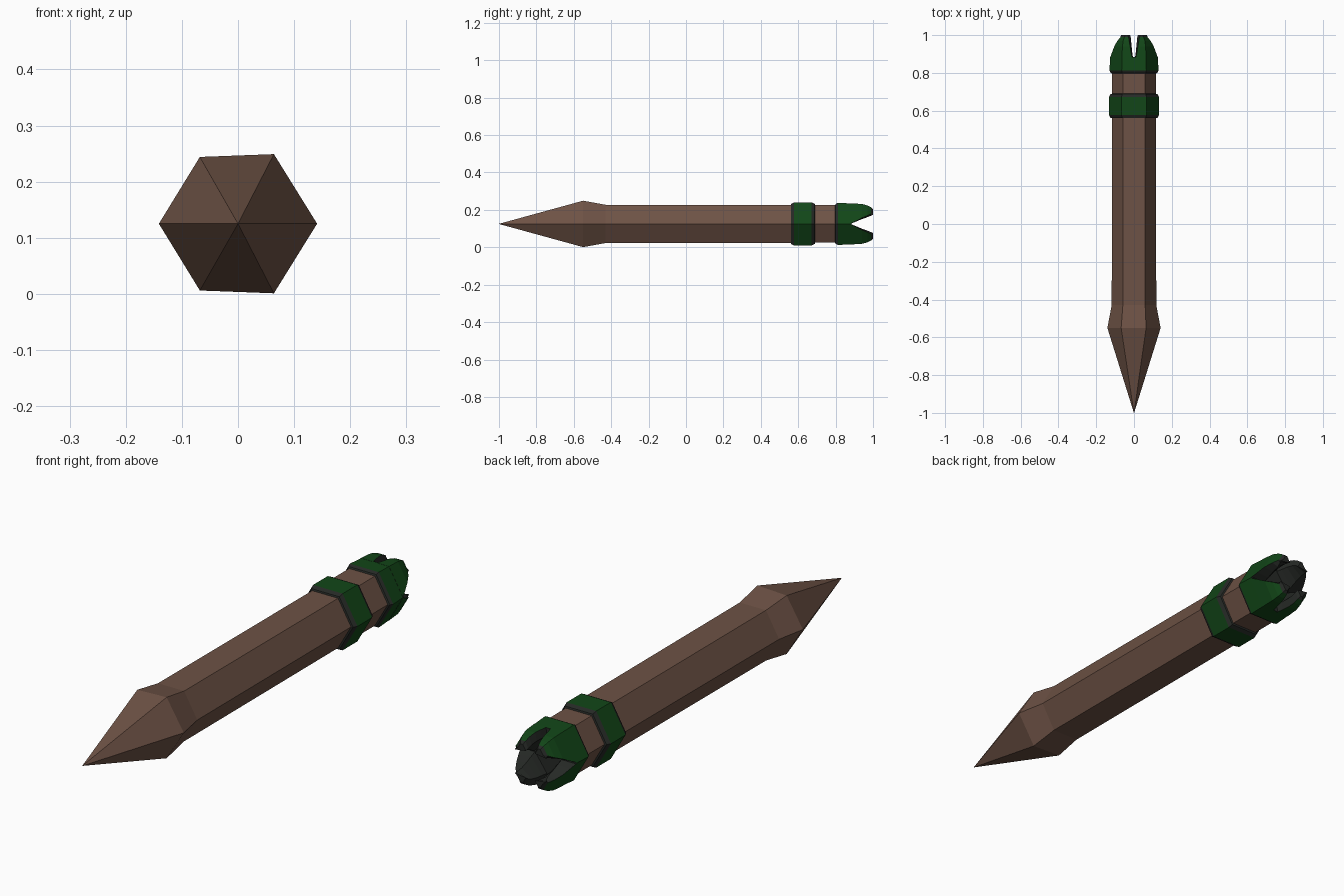
import bpy, bmesh, math

if "Cube" in bpy.data.objects:
    bpy.data.objects.remove(bpy.data.objects["Cube"])

AXIS_Z = 0.125   # height of the shaft centre line


def material(name, rgb):
    m = bpy.data.materials.new(name)
    m.diffuse_color = (*rgb, 1)
    m.use_nodes = True
    m.node_tree.nodes["Principled BSDF"].inputs["Base Color"].default_value = m.diffuse_color
    return m


WOOD = material("brown wood", (0.155, 0.085, 0.06))
GREEN = material("dark green", (0.006, 0.062, 0.009))
DARK = material("charcoal", (0.019, 0.022, 0.019))


def hexagon(r, y):
    return [(r * math.cos(i * math.pi / 3), y, r * math.sin(i * math.pi / 3))
            for i in range(6)]


def loft(name, loops, mats, rule=None):
    """Skin a list of equal-length loops; rule(segment, side) picks the material.
    Caps use segment -1."""
    bm = bmesh.new()
    rings = [[bm.verts.new(p) for p in loop] for loop in loops]
    n = len(rings[0])
    faces = []
    for s in range(len(rings) - 1):
        for i in range(n):
            j = (i + 1) % n
            f = bm.faces.new((rings[s][i], rings[s][j], rings[s + 1][j], rings[s + 1][i]))
            faces.append((f, s, i))
    for ring in (rings[0], rings[-1]):
        faces.append((bm.faces.new(ring), -1, 0))
    for f, s, i in faces:
        f.material_index = rule(s, i) if rule else 0
    bmesh.ops.remove_doubles(bm, verts=bm.verts, dist=1e-5)
    bmesh.ops.recalc_face_normals(bm, faces=bm.faces)
    mesh = bpy.data.meshes.new(name)
    bm.to_mesh(mesh)
    bm.free()
    for m in mats:
        mesh.materials.append(m)
    ob = bpy.data.objects.new(name, mesh)
    ob.location.z = AXIS_Z
    bpy.context.collection.objects.link(ob)
    return ob


# Wooden shaft with the swollen, pointed head (slightly skewed widest ring)
head = hexagon(0.141, -0.55)
for i, x, z in ((1, 0.064, 0.124), (2, -0.068, 0.119), (4, -0.068, -0.119), (5, 0.064, -0.124)):
    head[i] = (x, -0.55, z)
loft("shaft", [hexagon(0.0005, -1), head, hexagon(0.118, -0.43), hexagon(0.116, 0.84)], [WOOD])

# Green band with chamfered dark ends
loft("band", [hexagon(r, y) for r, y in
              ((0.116, 0.56), (0.124, 0.562), (0.133, 0.578),
               (0.133, 0.672), (0.124, 0.688), (0.116, 0.69))],
     [GREEN, DARK], lambda s, i: 0 if s == 2 else 1)

# Nock collar, dark at both ends
loft("nock_collar", [hexagon(r, y) for r, y in
                     ((0.116, 0.797), (0.123, 0.8), (0.13, 0.812), (0.126, 0.885))],
     [GREEN, DARK], lambda s, i: 0 if s == 2 else 1)


# Four prongs, separated by V notches, hollowed towards the centre
def prong_loop(y, r, a, b, sx, sz):
    h = r * math.sqrt(3) / 2
    inner = 0.7 * h
    pts = [(a, h), (r / 2, h), (r - b / math.sqrt(3), b),
           (max(0.06, b + 0.01), b * 0.8), (a * 0.6, inner)]
    return [(sx * x, y, sz * z) for x, z in pts]


PROFILE = ((0.88, 0.127, 0.009, 0.001), (0.91, 0.125, 0.016, 0.016),
           (0.94, 0.123, 0.021, 0.032), (0.97, 0.114, 0.026, 0.045),
           (0.99, 0.102, 0.029, 0.055), (1.0, 0.09, 0.034, 0.06))
for side, sx in (("left", -1), ("right", 1)):
    for level, sz in (("lower", -1), ("upper", 1)):
        loft(f"{level}_{side}_prong",
             [prong_loop(*p, sx, sz) for p in PROFILE],
             [GREEN, DARK], lambda s, i: 0 if i < 2 and 0 <= s < 4 else 1)
